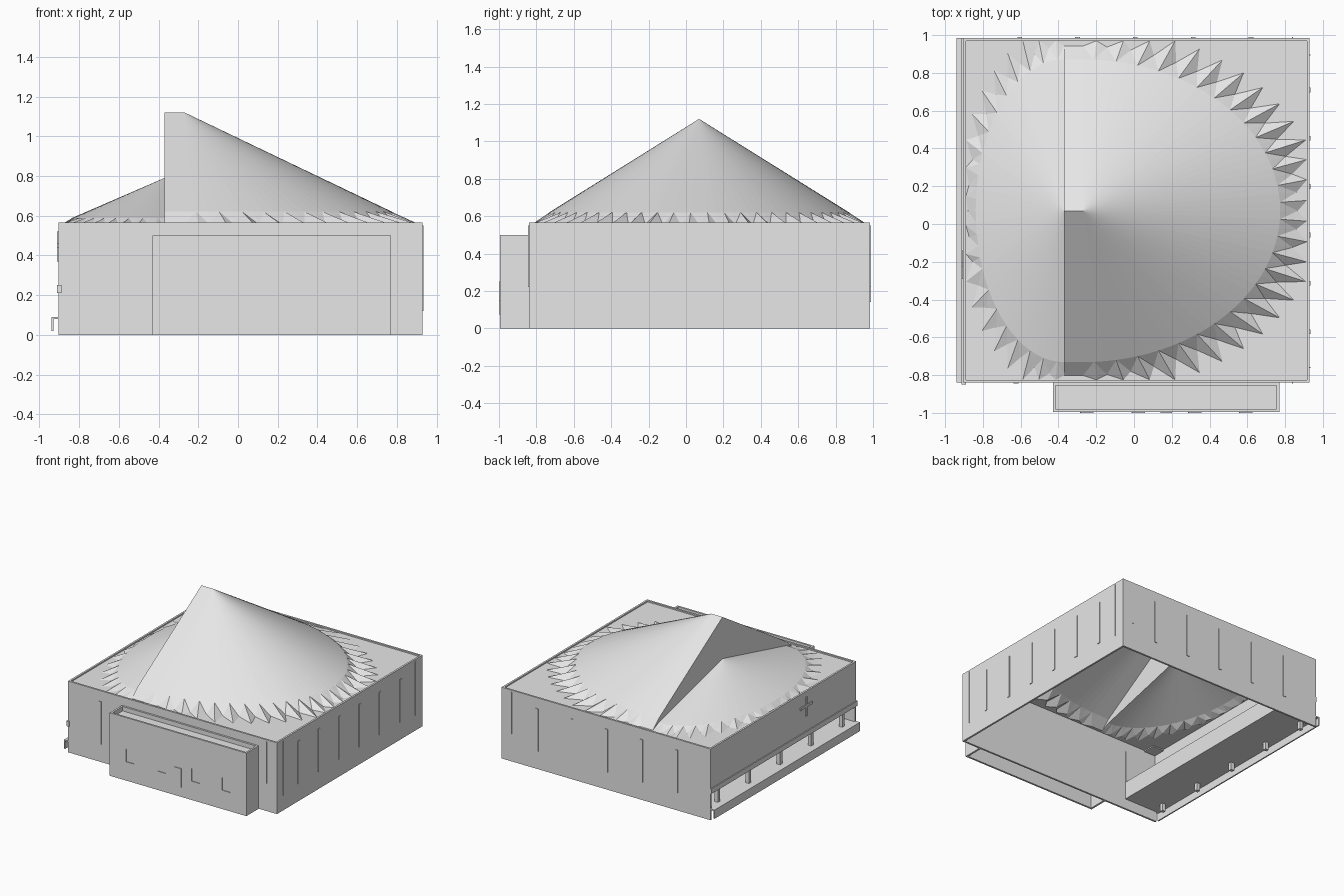
import bpy, bmesh, math

cube = bpy.data.objects.get("Cube")
if cube:
    bpy.data.objects.remove(cube, do_unlink=True)

grey = bpy.data.materials.new("pale_grey")
grey.use_nodes = True
grey.diffuse_color = (0.8, 0.8, 0.8, 1)
grey.node_tree.nodes["Principled BSDF"].inputs["Base Color"].default_value = (0.8, 0.8, 0.8, 1)

X0, X1, Y0, Y1 = -0.905, 0.93, -0.84, 0.985   # hall footprint
TOP, DECK, T = 0.565, 0.555, 0.015            # parapet, flat roof, wall thickness


def finish(name, bm):
    mesh = bpy.data.meshes.new(name)
    bm.to_mesh(mesh)
    bm.free()
    mesh.materials.append(grey)
    obj = bpy.data.objects.new(name, mesh)
    bpy.context.collection.objects.link(obj)
    return obj


def box(name, x, y, z):
    bm = bmesh.new()
    bmesh.ops.create_cube(bm, size=1)
    for v in bm.verts:
        for i, (a, b) in enumerate((x, y, z)):
            v.co[i] = (a + b) / 2 + v.co[i] * (b - a)
    return finish(name, bm)


# Hall walls
box("front_wall", (X0, X1), (Y0, Y0 + T), (0, TOP))
box("back_wall", (X0, X1), (Y1 - T, Y1), (0, TOP))
box("east_wall", (X1 - T, X1), (Y0, Y1), (0, TOP))
box("west_wall", (X0, X0 + T), (Y0, Y1), (0.21, TOP))

# Open gallery along the west side
box("gallery_floor", (-0.94, -0.61), (Y0, Y1), (0.08, 0.09))
box("gallery_edge", (-0.94, -0.93), (Y0, Y1), (0.02, 0.09))
box("gallery_inner_wall", (-0.62, -0.61), (Y0 + T, Y1 - T), (0.09, 0.22))
box("gallery_ceiling", (X0, -0.61), (Y0 + T, Y1 - T), (0.21, 0.22))
box("gallery_beam", (-0.912, X0 + T), (Y0 - 0.01, Y1), (0.21, 0.25))
for i in range(5):
    y = 0.85 - 0.39 * i
    box("gallery_column", (-0.885, -0.855), (y - 0.014, y + 0.014), (0.02, 0.22))

# Cross on the west wall
box("cross_upright", (X0 - 0.006, X0), (-0.225, -0.205), (0.37, 0.52))
box("cross_arm", (X0 - 0.006, X0), (-0.29, -0.14), (0.44, 0.46))

# Front annex with sunken roof
AX0, AX1, AY, AZ = -0.43, 0.77, -0.995, 0.5
box("annex_front", (AX0, AX1), (AY, AY + T), (0, AZ))
box("annex_west", (AX0, AX0 + T), (AY, Y0), (0, AZ))
box("annex_east", (AX1 - T, AX1), (AY, Y0), (0, AZ))
box("annex_rear_parapet", (AX0, AX1), (Y0 - T, Y0), (0.46, AZ))
box("annex_roof", (AX0, AX1), (AY, Y0), (0.455, 0.465))
box("annex_door", (0.14, 0.2), (AY - 0.005, AY), (0.075, 0.225))
for x in (-0.285, -0.012, 0.287, 0.557):
    box("annex_window_sill", (x, x + 0.07), (AY - 0.005, AY), (0.148, 0.152))
    box("annex_window_jamb", (x, x + 0.004), (AY - 0.005, AY), (0.15, 0.25))

# Tall slit windows and corner strips
W, OUT, IN = 0.0125, 0.005, 0.02
SLIT = (0.14, 0.48)
for i in range(6):
    y = -0.57 + 0.256 * i
    box("east_window", (X1 - IN, X1 + OUT), (y - W, y + W), SLIT)
for i in range(5):
    x = -0.605 + 0.306 * i
    box("back_window", (x - W, x + W), (Y1 - IN, Y1 + OUT), SLIT)
box("front_window", (-0.625 - W, -0.625 + W), (Y0 - OUT, Y0 + IN), SLIT)
for y in (-0.76, 0.895):
    box("east_strip", (X1, X1 + OUT), (y - 0.003, y + 0.003), (0.12, 0.55))
box("front_strip", (0.837, 0.843), (Y0 - OUT, Y0), (0.22, 0.55))
box("back_strip", (0.837, 0.843), (Y1, Y1 + OUT), (0.22, 0.55))


# Half-cone roofs with a ragged foot that runs out into the flat deck
RIDGE_Y, STEP_X = 0.07, -0.37
LX0, LX1, LY0, LY1 = X0 + T, X1 - T, Y0 + T, Y1 - T


def clamp(x, y):
    return min(max(x, LX0), LX1), min(max(y, LY0), LY1)


def column(cx, apex, rx, angle, jag):
    c, s = math.cos(angle), math.sin(angle)
    pts = [(cx, RIDGE_Y, apex)]
    ry = 0.89
    for t in (0.3, 0.6, 0.9):
        pts.append((cx + rx * t * c, RIDGE_Y + ry * t * s, apex + (TOP - apex) * t))
    pts.append((*clamp(cx + rx * jag * c, RIDGE_Y + ry * jag * s), DECK))
    # Ray from the apex out to the rectangular parapet
    reach = [9]
    if abs(c) > 1e-4:
        reach.append(((LX1 if c > 0 else LX0) - cx) / c)
    if abs(s) > 1e-4:
        reach.append(((LY1 if s > 0 else LY0) - RIDGE_Y) / s)
    pts.append((cx + min(reach) * c, RIDGE_Y + min(reach) * s, DECK))
    return pts


def strip_surface(name, columns):
    bm = bmesh.new()
    rows = [[bm.verts.new(p) for p in col] for col in columns]
    for a, b in zip(rows, rows[1:]):
        for i in range(len(a) - 1):
            bm.faces.new((a[i], a[i + 1], b[i + 1], b[i]))
    bmesh.ops.remove_doubles(bm, verts=bm.verts[:], dist=0.0005)
    bmesh.ops.triangulate(bm, faces=bm.faces[:])
    bmesh.ops.recalc_face_normals(bm, faces=bm.faces[:])
    if sum(f.normal.z for f in bm.faces) < 0:
        bmesh.ops.reverse_faces(bm, faces=bm.faces[:])
    return finish(name, bm)


def fan(cx, apex, rx, start, n):
    return [column(cx, apex, rx, start + math.pi * i / n, 1.1 if i % 2 else 0.98)
            for i in range(n + 1)]


def at_step(col):
    return [(STEP_X, y, z) for x, y, z in col]


high = fan(-0.27, 1.12, 1.16, -math.pi / 2, 56)
high = [at_step(high[0])] + high + [at_step(high[-1])]
strip_surface("high_roof", high)
low = fan(STEP_X, 0.79, 0.52, math.pi / 2, 40)
strip_surface("low_roof", low)

# Upright step between the two roofs
upper = high[0][::-1] + high[-1][1:]
lower = low[-1][::-1] + low[0][1:]
bm = bmesh.new()
pairs = [(bm.verts.new(u), bm.verts.new(l)) for u, l in zip(upper, lower)]
for (a, b), (c, d) in zip(pairs, pairs[1:]):
    bm.faces.new((a, b, d, c))
bmesh.ops.remove_doubles(bm, verts=bm.verts[:], dist=0.0005)
bm.normal_update()
if sum(f.normal.x for f in bm.faces) > 0:
    bmesh.ops.reverse_faces(bm, faces=bm.faces[:])
finish("roof_step", bm)

# Deck corners left open by the fan edges
for x, y in ((LX0, LY0), (LX0, LY1), (LX1, LY0), (LX1, LY1)):
    sx, sy = (1 if x < 0 else -1), (1 if y < 0 else -1)
    box("deck_corner", sorted((x, x + 0.1 * sx)), sorted((y, y + 0.1 * sy)), (DECK - 0.01, DECK - 0.001))
